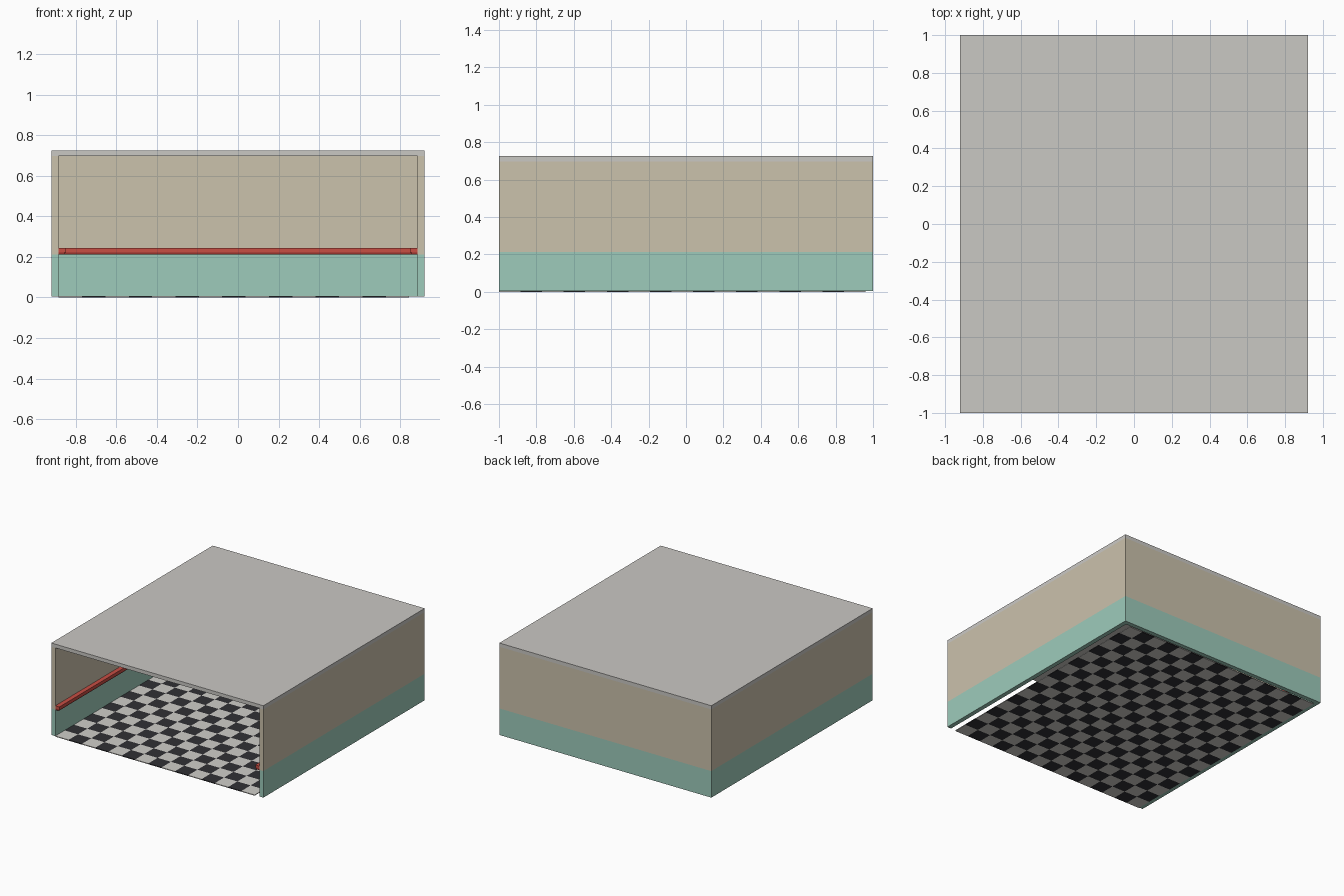
import bpy, bmesh

if "Cube" in bpy.data.objects:
    bpy.data.objects.remove(bpy.data.objects["Cube"])


def material(name, r, g, b):
    lin = lambda c: (c / 255 / 12.92) if c < 11 else ((c / 255 + 0.055) / 1.055) ** 2.4
    m = bpy.data.materials.new(name)
    m.diffuse_color = (lin(r), lin(g), lin(b), 1)
    m.use_nodes = True
    m.node_tree.nodes["Principled BSDF"].inputs["Base Color"].default_value = m.diffuse_color
    return m


tan = material("tan paint", 203, 194, 172)
mint = material("mint paint", 158, 203, 187)
grey = material("roof grey", 202, 200, 196)
red = material("rail red", 200, 78, 68)
dark_red = material("rail dark red", 150, 50, 44)
white = material("tile white", 208, 206, 201)
black = material("tile black", 48, 48, 52)

W, D, T = 0.92, 1.0, 0.035            # half width, half depth, wall thickness
IX, IY = W - T, D - T                 # inner wall faces
Z0, ZM, ZC, ZT = 0.005, 0.213, 0.697, 0.726


def finish(name, bm, mats):
    bmesh.ops.recalc_face_normals(bm, faces=bm.faces)
    me = bpy.data.meshes.new(name)
    bm.to_mesh(me)
    bm.free()
    for m in mats:
        me.materials.append(m)
    ob = bpy.data.objects.new(name, me)
    bpy.context.collection.objects.link(ob)
    return ob


def prism(name, outline, levels, mats):
    """Extrude an outline through the z levels, one material per band."""
    bm = bmesh.new()
    rings = [[bm.verts.new((x, y, z)) for x, y in outline] for z in levels]
    n = len(outline)
    for k in range(len(levels) - 1):
        for i in range(n):
            j = (i + 1) % n
            f = bm.faces.new((rings[k][i], rings[k][j], rings[k + 1][j], rings[k + 1][i]))
            f.material_index = k
    bm.faces.new(rings[0][::-1])
    bm.faces.new(rings[-1]).material_index = len(levels) - 2
    return finish(name, bm, mats)


def u_outline(x, y, t):
    """U shape open to the front, with thickness t inwards."""
    return [(-x, -D), (-x, y), (x, y), (x, -D),
            (x - t, -D), (x - t, y - t), (-x + t, y - t), (-x + t, -D)]


# Three walls, mint below and tan above
prism("walls", u_outline(W, D, T), [Z0, ZM, ZC], [mint, tan])

# Flat roof slab
prism("roof", [(-W, -D), (W, -D), (W, D), (-W, D)], [ZC, ZT], [grey])

# Rail along the inside of the walls, with a narrow strip under it
prism("wall_rail", u_outline(IX, IY, 0.035), [0.222, 0.243], [red])
prism("wall_rail_strip", u_outline(IX, IY, 0.03), [0.211, 0.222], [dark_red])

# Checkered floor of thin square tiles
S, NX, NY = 0.1153, 15, 17
bm = bmesh.new()
grid = [[bm.verts.new((-IX + i * S, -D + j * S, 0)) for j in range(NY + 1)]
        for i in range(NX + 1)]
for i in range(NX):
    for j in range(NY):
        f = bm.faces.new((grid[i][j], grid[i + 1][j], grid[i + 1][j + 1], grid[i][j + 1]))
        f.material_index = (i + j) % 2
geom = bmesh.ops.extrude_face_region(bm, geom=bm.faces[:], use_keep_orig=True)["geom"]
for v in geom:
    if isinstance(v, bmesh.types.BMVert):
        v.co.z = 0.006
# Colour the floor's border faces like the tile beside them
for f in bm.faces:
    c = f.calc_center_median()
    i = min(NX - 1, max(0, int((c.x + IX) / S + 1e-4)))
    j = min(NY - 1, max(0, int((c.y + D) / S + 1e-4)))
    f.material_index = (i + j) % 2
finish("checkered_floor", bm, [white, black])
